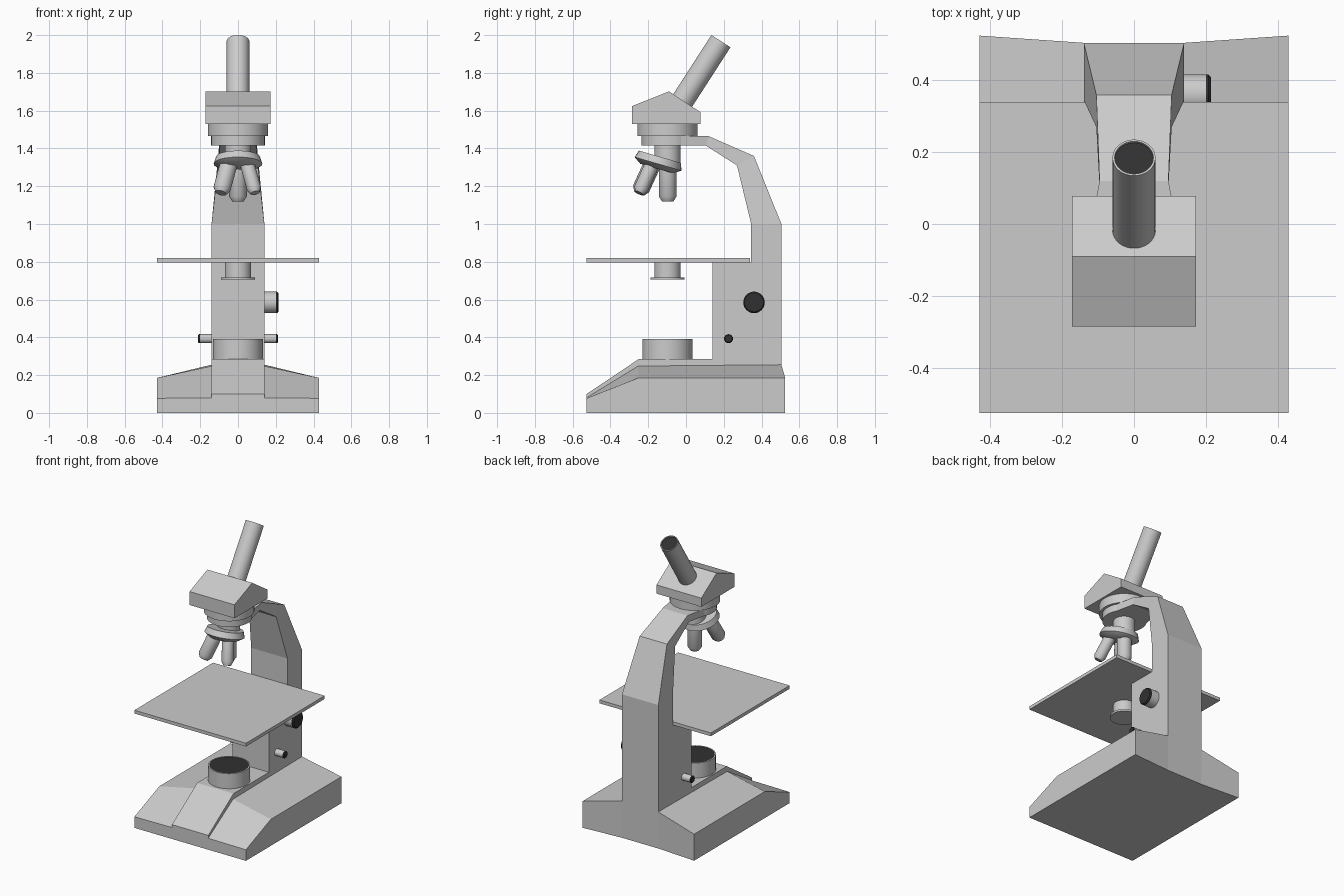
import bpy, math
from mathutils import Vector

if "Cube" in bpy.data.objects:
    bpy.data.objects.remove(bpy.data.objects["Cube"])

dark = bpy.data.materials.new("dark_plastic")
dark.diffuse_color = (0.03, 0.03, 0.03, 1)
dark.use_nodes = True
dark.node_tree.nodes["Principled BSDF"].inputs["Base Color"].default_value = dark.diffuse_color


def make(name, verts, faces, mat=None, smooth=False):
    me = bpy.data.meshes.new(name)
    me.from_pydata(verts, [], faces)
    ob = bpy.data.objects.new(name, me)
    bpy.context.collection.objects.link(ob)
    if mat:
        me.materials.append(mat)
    bpy.ops.object.select_all(action='DESELECT')
    ob.select_set(True)
    bpy.context.view_layer.objects.active = ob
    bpy.ops.object.mode_set(mode='EDIT')
    bpy.ops.mesh.select_all(action='SELECT')
    bpy.ops.mesh.normals_make_consistent(inside=False)
    bpy.ops.object.mode_set(mode='OBJECT')
    if smooth:
        bpy.ops.object.shade_smooth_by_angle(angle=math.radians(35))
    return ob


def loft(name, sections, mat=None):
    """Skin matching rings of points and cap both ends."""
    n = len(sections[0])
    verts = [p for s in sections for p in s]
    faces = [tuple(range(n)), tuple(range(len(verts) - n, len(verts)))]
    for k in range(len(sections) - 1):
        for i in range(n):
            j = (i + 1) % n
            faces.append((k * n + i, k * n + j, (k + 1) * n + j, (k + 1) * n + i))
    return make(name, verts, faces, mat)


def extrude_x(name, profile, half):
    return loft(name, [[(x, y, z) for y, z in profile] for x in (-half, half)])


def box(name, x, y, z):
    return extrude_x(name, [(y[0], z[0]), (y[1], z[0]), (y[1], z[1]), (y[0], z[1])], x)


def lathe(name, profile, origin, axis=(0, 0, 1), mat=None, segs=32):
    """Revolve (radius, height) points about an axis, capping the ends."""
    q = Vector(axis).to_track_quat('Z', 'Y')
    rings = []
    for r, h in profile:
        rings.append([Vector(origin) + q @ Vector((r * math.cos(2 * math.pi * i / segs),
                      r * math.sin(2 * math.pi * i / segs), h)) for i in range(segs)])
    ob = loft(name, rings, mat)
    bpy.ops.object.shade_smooth_by_angle(angle=math.radians(35))
    return ob


# Base: raised centre and two sloping wings
extrude_x("base_centre", [(-.527, 0), (-.527, .1), (-.25, .285), (.505, .285), (.505, 0)], .14)
for side, s in (("right", 1), ("left", -1)):
    inner = [(-.527, 0), (-.527, .08), (-.253, .248), (.505, .255), (.505, 0)]
    outer = [(-.527, 0), (-.527, .077), (-.253, .185), (.525, .185), (.525, 0)]
    loft("base_wing_" + side, [[(.14 * s, y, z) for y, z in inner],
                               [(.43 * s, y, z) for y, z in outer]])

# Column and curved arm: outer point, inner point, half width
path = [((.505, .2), (.345, .2), .14), ((.505, 1.0), (.345, 1.0), .14),
        ((.36, 1.36), (.27, 1.31), .105), ((.12, 1.465), (.105, 1.415), .096),
        ((-.03, 1.465), (-.03, 1.415), .125)]
loft("arm", [[(-w, *o), (w, *o), (w, *i), (-w, *i)] for o, i, w in path])
box("column_front", .14, (.14, .345), (.25, .797))

# Stage, condenser and lamp
CY = -.098
box("stage", .43, (-.527, .34), (.797, .82))
lathe("condenser", [(.09, .705), (.09, .718), (.07, .718), (.07, .8)], (0, CY, 0))
lathe("lamp_housing", [(.133, .28), (.133, .39), (.126, .39), (.126, .37)], (0, CY, 0))
lathe("lamp_lens", [(.126, .36), (.126, .388)], (0, CY, 0), mat=dark)

# Knobs
lathe("focus_knob", [(.057, .13), (.057, .2)], (0, .36, .585), (1, 0, 0))
lathe("focus_knob_cap", [(.057, .2), (.057, .207), (.05, .214)], (0, .36, .585), (1, 0, 0), dark)
for side, s in (("right", 1), ("left", -1)):
    lathe("small_knob_" + side, [(.024, .13), (.024, .202)], (0, .225, .393), (s, 0, 0), segs=16)
    lathe("small_knob_cap_" + side, [(.024, .202), (.024, .207), (.019, .212)],
          (0, .225, .393), (s, 0, 0), dark, 16)

# Head on its collars
lathe("arm_collar", [(.142, 1.415), (.142, 1.465)], (0, CY + .004, 0))
lathe("head_collar", [(.16, 1.465), (.16, 1.53)], (0, CY, 0))
lathe("nosepiece_stem", [(.07, 1.32), (.07, 1.42)], (0, CY, 0))
extrude_x("head", [(-.286, 1.53), (-.286, 1.624), (-.09, 1.702), (.078, 1.591), (.078, 1.53)], .173)

# Eyepiece tube with recessed dark lens
top, tilt = Vector((0, .185, 1.968)), Vector((0, .542, .84))
lathe("eyepiece_tube", [(.06, -.42), (.06, 0), (.054, 0), (.054, -.02)], top, tilt)
lathe("eyepiece_lens", [(.054, -.03), (.054, -.008)], top, tilt, dark)

# Tilted turret with three objectives spaced around its axis
hub = Vector((0, -.145, 1.33))
a, p, x = Vector((0, -.28, -.96)), Vector((0, .96, -.28)), Vector((1, 0, 0))
lathe("turret", [(.116, -.027), (.129, .012), (.09, .038)], hub, a)
for i, (r, length) in enumerate(((.047, .2), (.046, .2), (.038, .195))):
    t = math.radians(-120 * i)
    radial = p * math.cos(t) + x * math.sin(t)
    tip = hub + a * .188 + radial * .105
    d = (a * .96 + radial * .28).normalized()
    lathe("objective_%d" % (i + 1), [(r, -length), (r, -.026), (r * .65, 0)], tip, d, segs=24)
